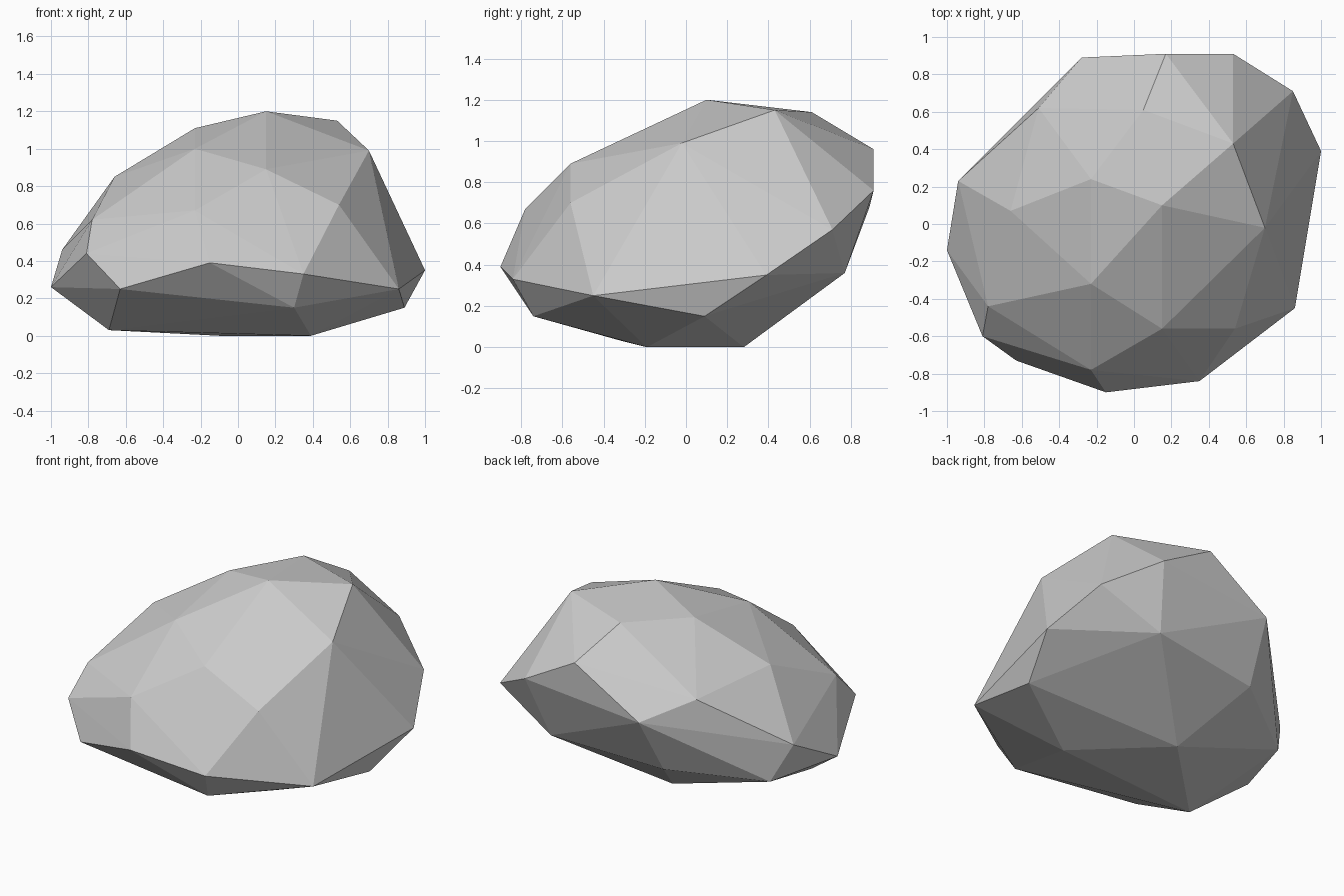
import bpy
import bmesh
from mathutils import Vector

# Remove the default object
default_object = bpy.data.objects.get("Cube")
if default_object:
    bpy.data.objects.remove(default_object, do_unlink=True)


def make_material(name, colour):
    """Plain flat colour for both the viewport and a render."""
    material = bpy.data.materials.new(name)
    material.use_nodes = True
    material.diffuse_color = colour
    shader = material.node_tree.nodes["Principled BSDF"]
    shader.inputs["Base Color"].default_value = colour
    shader.inputs["Roughness"].default_value = 0.9
    return material


def make_boulder(name, corner_rings, material):
    """Chip a solid, flat-faced stone from rings of corners (in hundredths)."""
    mesh = bpy.data.meshes.new(name)
    stone = bmesh.new()
    for ring in corner_rings:
        for corner in ring:
            stone.verts.new(Vector(corner) / 100)
    hull = bmesh.ops.convex_hull(stone, input=stone.verts[:])
    leftovers = {item for item in hull["geom_interior"] + hull["geom_unused"]
                 if isinstance(item, bmesh.types.BMVert)}
    bmesh.ops.delete(stone, geom=list(leftovers), context="VERTS")
    bmesh.ops.recalc_face_normals(stone, faces=stone.faces[:])
    for face in stone.faces:
        face.smooth = False
    stone.to_mesh(mesh)
    stone.free()
    mesh.materials.append(material)
    boulder = bpy.data.objects.new(name, mesh)
    bpy.context.collection.objects.link(boulder)
    return boulder


# Top of the stone
crown = [(15, 10, 120), (53, 43, 115), (5, 61, 114), (-23, 24, 111),
         (70, -2, 99), (-23, -32, 100)]

# Sloping upper facets, higher towards the back
shoulder = [(15, -56, 89), (54, -56, 70), (-23, -78, 67), (-78, -44, 62),
            (-66, 7, 85), (-51, 62, 79), (17, 91, 96), (53, 91, 76)]

# Widest band, tilted up towards the back
girdle = [(-81, -60, 44), (-15, -90, 39), (35, -84, 33), (86, -45, 25),
          (100, 39, 35), (85, 71, 57), (-28, 89, 68), (-94, 23, 46),
          (-100, -14, 26)]

# Undercut facets below the band
undercut = [(-63, -73, 25), (30, -74, 15), (89, 9, 15), (44, 77, 36),
            (-32, 69, 31), (-84, 33, 23)]

# Small resting face on the ground
foot = [(39, -19, 0), (-10, 28, 0), (-69, -31, 3)]

stone_grey = make_material("stone_grey", (0.6, 0.6, 0.6, 1))
make_boulder("boulder", [crown, shoulder, girdle, undercut, foot], stone_grey)
